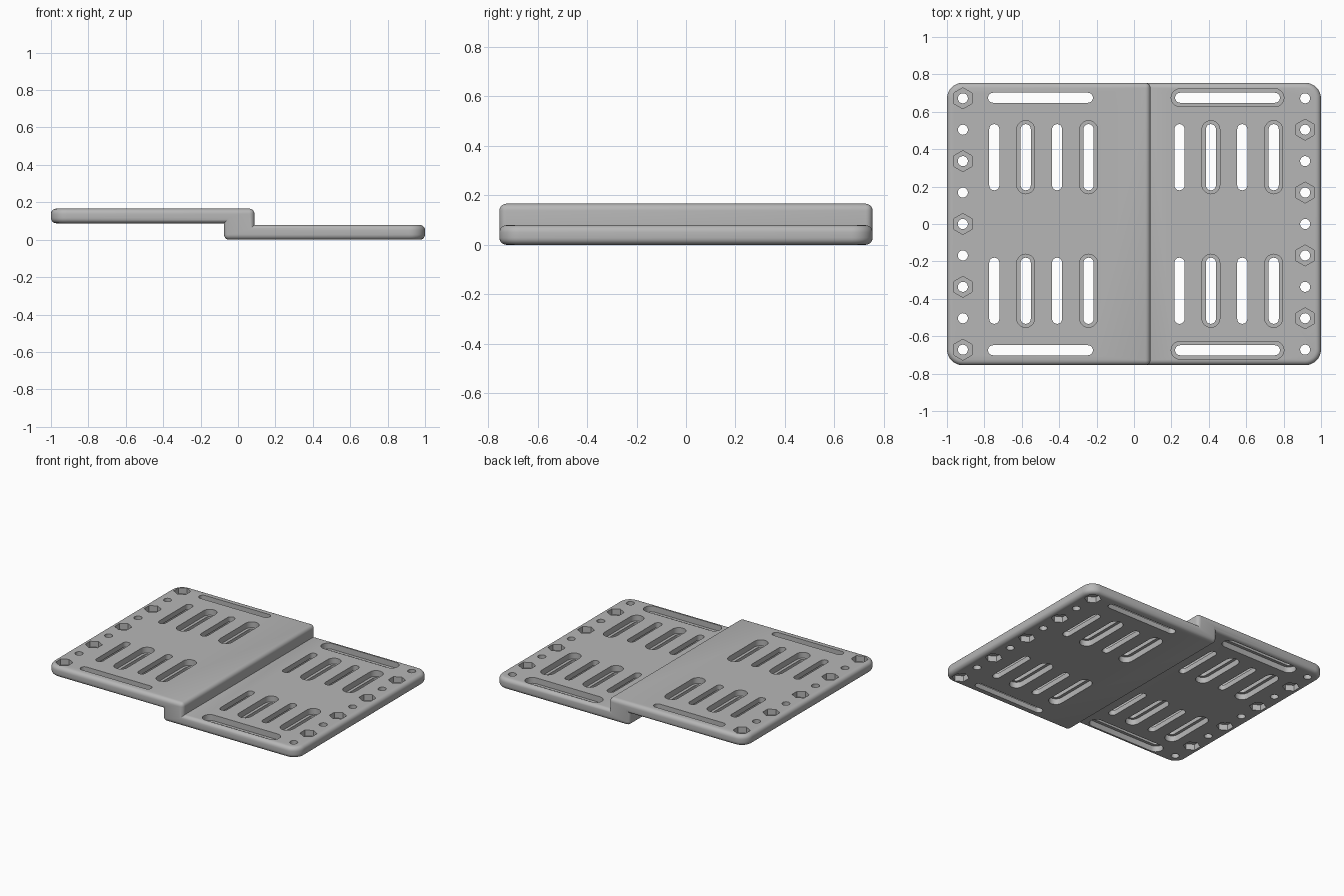
import bpy, bmesh, math
from mathutils import Vector

cube = bpy.data.objects.get("Cube")
if cube:
    bpy.data.objects.remove(cube, do_unlink=True)

grey = bpy.data.materials.new("plain grey")
grey.use_nodes = True
colour = (0.47, 0.47, 0.47, 1)
grey.diffuse_color = colour
grey.node_tree.nodes["Principled BSDF"].inputs["Base Color"].default_value = colour

HALF_Y, TOP, UPPER_BOTTOM, LOWER_TOP = 0.755, 0.166, 0.088, 0.079
HOLE_R, WIDE_R, HEX_R, DEPTH = 0.027, 0.048, 0.056, 0.042


def make_object(name, bm):
    bmesh.ops.recalc_face_normals(bm, faces=bm.faces[:])
    mesh = bpy.data.meshes.new(name)
    bm.to_mesh(mesh)
    bm.free()
    mesh.materials.append(grey)
    obj = bpy.data.objects.new(name, mesh)
    bpy.context.collection.objects.link(obj)
    return obj


def extrude_outline(bm, points, vector):
    face = bm.faces.new([bm.verts.new(p) for p in points])
    out = bmesh.ops.extrude_face_region(bm, geom=[face])["geom"]
    bmesh.ops.translate(bm, vec=vector,
                        verts=[v for v in out if isinstance(v, bmesh.types.BMVert)])


def capsule(bm, x, y, z0, z1, radius, length=0.0, along_y=False):
    """Vertical prism with round ends; length is its straight part."""
    steps, pts = 10, []
    for end in (0, 1):
        for i in range(steps + (1 if length else 0)):
            a = math.pi * (i / steps + end) - math.pi / 2
            u = radius * math.cos(a) + (length / 2 if end == 0 else -length / 2)
            v = radius * math.sin(a)
            pts.append((x - v, y + u, z0) if along_y else (x + u, y + v, z0))
    extrude_outline(bm, pts, (0, 0, z1 - z0))


def hexagon(bm, x, y, z0, z1):
    angles = [math.radians(30 + 60 * i) for i in range(6)]
    extrude_outline(bm, [(x + HEX_R * math.cos(a), y + HEX_R * math.sin(a), z0)
                         for a in angles], (0, 0, z1 - z0))


# Stepped plate: S-shaped side profile drawn across the depth
bm = bmesh.new()
left, right = -0.075, 0.088
profile = [(-1, UPPER_BOTTOM), (left, UPPER_BOTTOM), (left, 0), (1, 0),
           (1, LOWER_TOP), (right, LOWER_TOP), (right, TOP), (-1, TOP)]
extrude_outline(bm, [(x, -HALF_Y, z) for x, z in profile], (0, 2 * HALF_Y, 0))
bmesh.ops.recalc_face_normals(bm, faces=bm.faces[:])

# Round the four outer corners, then every remaining outer edge
corners = [e for e in bm.edges
           if all(abs(v.co.x) > 0.99 for v in e.verts)
           and abs(e.verts[0].co.z - e.verts[1].co.z) > 0.01]
bmesh.ops.bevel(bm, geom=corners, offset=0.085, segments=8, profile=0.5, affect='EDGES')
bmesh.ops.recalc_face_normals(bm, faces=bm.faces[:])
rims = [e for e in bm.edges if e.is_manifold and e.calc_face_angle_signed() > 0.9]
bmesh.ops.bevel(bm, geom=rims, offset=0.028, segments=5, profile=0.5,
                affect='EDGES', clamp_overlap=False)
plate = make_object("stepped_plate", bm)

# Through holes and slots, with recesses alternating between top and underside
through, recess = bmesh.new(), bmesh.new()
for side in (-1, 1):
    low, high = (UPPER_BOTTOM, TOP) if side < 0 else (0, LOWER_TOP)

    def recess_range(from_top):
        return (high - DEPTH, high + 0.05) if from_top else (low - 0.05, low + DEPTH)

    # Bolt holes with hexagonal nut pockets
    for i in range(9):
        y = 0.168 * (i - 4)
        capsule(through, side * 0.915, y, -0.1, 0.3, HOLE_R)
        hexagon(recess, side * 0.915, y, *recess_range((i % 2 == 0) == (side < 0)))

    for end in (-1, 1):
        # Long slots near the front and back edges
        capsule(through, side * 0.5, end * 0.675, -0.1, 0.3, HOLE_R, 0.507)
        capsule(recess, side * 0.5, end * 0.675, *recess_range(side > 0), WIDE_R, 0.507)
        # Rows of short slots
        for i in range(4):
            x = side * 0.495 + 0.168 * (i - 1.5)
            capsule(through, x, end * 0.357, -0.1, 0.3, HOLE_R, 0.3, True)
            capsule(recess, x, end * 0.357, *recess_range(i % 2 == 1), WIDE_R, 0.295, True)

for name, cutter_bm in (("recess_cutter", recess), ("hole_cutter", through)):
    cutter = make_object(name, cutter_bm)
    cutter.hide_render = True
    cut = plate.modifiers.new(name, 'BOOLEAN')
    cut.operation, cut.solver, cut.object = 'DIFFERENCE', 'EXACT', cutter
    bpy.context.view_layer.objects.active = plate
    bpy.ops.object.modifier_apply(modifier=cut.name)
    bpy.data.objects.remove(cutter, do_unlink=True)

# Smooth the rounded rims, keep cut edges sharp
bpy.ops.object.select_all(action='DESELECT')
plate.select_set(True)
bpy.context.view_layer.objects.active = plate
bpy.ops.object.shade_smooth_by_angle(angle=math.radians(35))
